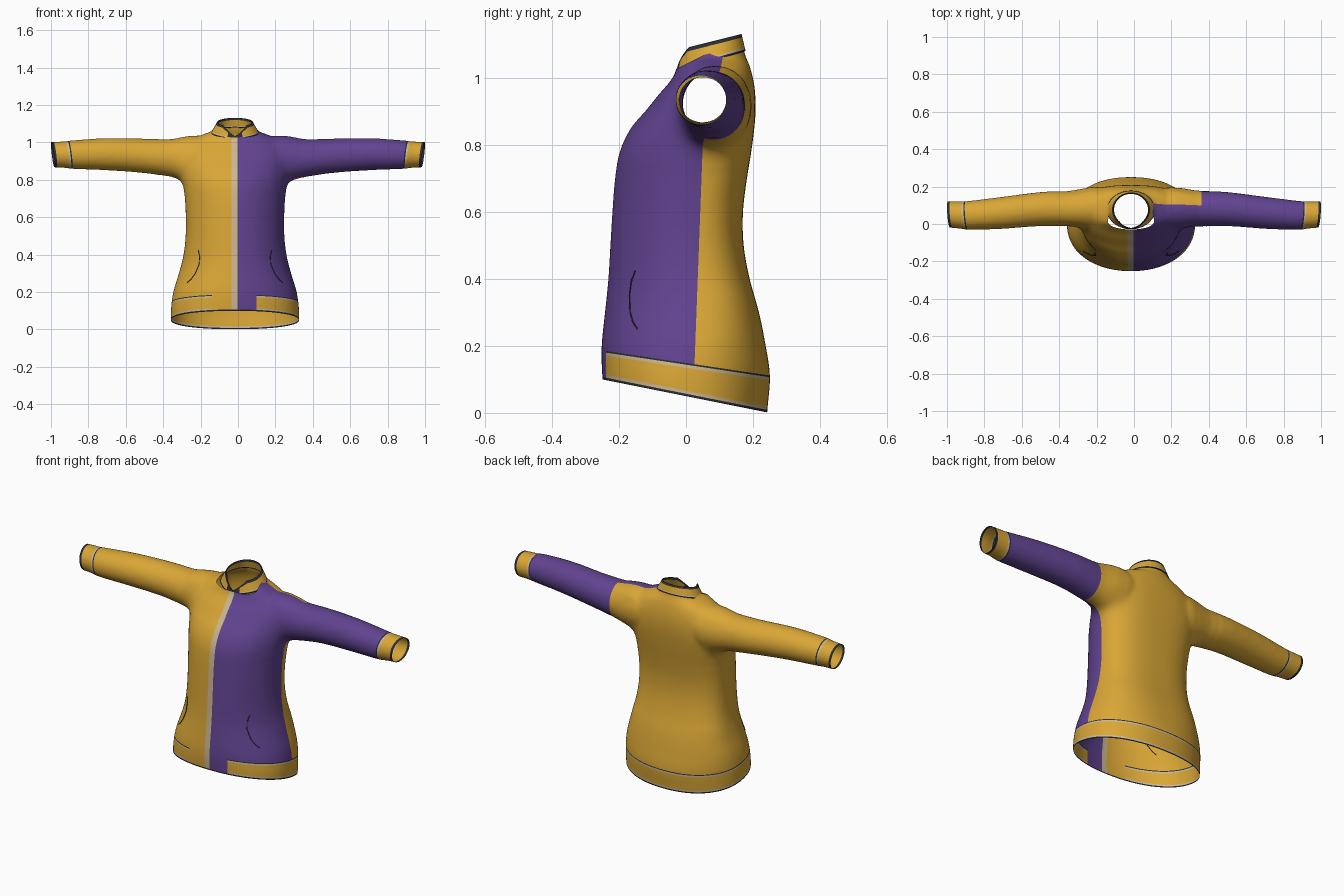
import bpy, bmesh, math
from mathutils import Vector

if "Cube" in bpy.data.objects:
    bpy.data.objects.remove(bpy.data.objects["Cube"])

CX = -0.016      # jacket centre line


def material(name, rgb):
    m = bpy.data.materials.new(name)
    m.diffuse_color = (*rgb, 1)
    m.use_nodes = True
    m.node_tree.nodes["Principled BSDF"].inputs["Base Color"].default_value = m.diffuse_color
    return m


MATS = [material("gold", (0.70, 0.385, 0.037)), material("purple", (0.12, 0.057, 0.28)),
        material("beige", (0.60, 0.47, 0.28)), material("charcoal", (0.025, 0.027, 0.035))]
GOLD, PURPLE, BEIGE, DARK = range(4)


def dense(rows, steps=4):
    """Catmull-Rom interpolation between section rows."""
    out = []
    for i in range(len(rows) - 1):
        quad = [rows[max(i - 1, 0)], rows[i], rows[i + 1], rows[min(i + 2, len(rows) - 1)]]
        for k in range(steps):
            t = k / steps
            out.append(tuple(b + .5 * t * (c - a + t * (2 * a - 5 * b + 4 * c - d + t * (3 * (b - c) + d - a)))
                             for a, b, c, d in zip(*quad)))
    return out + [rows[-1]]


# torso sections: height, half width, front y, back y
TORSO = dense([(-.06, .340, -.235, .238), (.02, .342, -.24, .244), (.11, .342, -.25, .251),
               (.20, .330, -.252, .238), (.30, .300, -.242, .218), (.40, .275, -.232, .19),
               (.50, .264, -.226, .172), (.60, .263, -.22, .17), (.70, .268, -.212, .182),
               (.78, .28, -.198, .195), (.85, .29, -.165, .204), (.90, .295, -.122, .208),
               (.95, .29, -.082, .207), (.99, .262, -.047, .202), (1.02, .222, -.03, .195),
               (1.045, .165, -.026, .187), (1.06, .126, -.024, .18), (1.08, .111, -.02, .173),
               (1.15, .10, -.01, .165)])
# sleeve sections: distance from centre, y, z, half depth, half height
SLEEVE = dense([(.12, .085, .925, .10, .10), (.22, .087, .915, .113, .122), (.30, .084, .912, .104, .117),
                (.36, .082, .916, .096, .102), (.50, .08, .928, .091, .092), (.70, .06, .937, .086, .086),
                (.88, .046, .935, .078, .077), (.93, .048, .935, .073, .071), (1.04, .052, .935, .069, .067)])


def spow(v, p):
    return math.copysign(abs(v) ** p, v)


def section(z, f, b):
    """Widest depth plus front and back roundness: the waist is fuller behind."""
    k = max(0, min(1, (z - .1) / .25, (1.0 - z) / .15))
    return (f + b) / 2 + .035 * k, 2.2 - .25 * k, 2.2 + .5 * k


def torso_ring(z, w, f, b):
    mid, pf, pb = section(z, f, b)
    ring = []
    for a in ANG:
        c, s = math.cos(a), math.sin(a)
        p, r = (pb, b - mid) if s > 0 else (pf, mid - f)
        ring.append((CX + w * spow(c, 2 / p), mid + r * spow(s, 2 / p), z))
    return ring


def loft(bm, rings, cap=True):
    """Skin a list of point rings, optionally closing both ends."""
    vr = [[bm.verts.new(p) for p in r] for r in rings]
    n = len(vr[0])
    rows = []
    for a, b in zip(vr, vr[1:]):
        rows.append([bm.faces.new((a[i], a[(i + 1) % n], b[(i + 1) % n], b[i])) for i in range(n)])
    if cap:
        bm.faces.new(vr[0][::-1])
        bm.faces.new(vr[-1])
    return rows


def add_object(name, bm):
    me = bpy.data.meshes.new(name)
    bm.to_mesh(me)
    bm.free()
    ob = bpy.data.objects.new(name, me)
    bpy.context.collection.objects.link(ob)
    for m in MATS:
        me.materials.append(m)
    return ob


def smooth(ob, angle=50):
    bpy.ops.object.select_all(action='DESELECT')
    ob.select_set(True)
    bpy.context.view_layer.objects.active = ob
    bpy.ops.object.shade_smooth_by_angle(angle=math.radians(angle))


# --- jacket shell: torso and sleeves fused into one smooth skin ---
bm = bmesh.new()
ANG = [2 * math.pi * i / 96 for i in range(96)]
loft(bm, [torso_ring(*row) for row in TORSO])
for side in (1, -1):
    loft(bm, [[(side * d, y + ry * math.cos(a), z + rz * math.sin(a)) for a in ANG]
              for d, y, z, ry, rz in SLEEVE])
bmesh.ops.recalc_face_normals(bm, faces=bm.faces)
shell = add_object("jacket_shell", bm)
mod = shell.modifiers.new("fuse", 'REMESH')
mod.mode = 'VOXEL'
mod.voxel_size = 0.012
mod = shell.modifiers.new("soften", 'SMOOTH')
mod.factor = 0.5
mod.iterations = 8
bpy.context.view_layer.objects.active = shell
for m in list(shell.modifiers):
    bpy.ops.object.modifier_apply(modifier=m.name)

bm = bmesh.new()
bm.from_mesh(shell.data)
# soft fillet where the sleeves meet the body
for lo, hi, base, count in ((.20, .40, .70, 12), (.22, .36, .74, 20)):
    zone = [v for v in bm.verts if lo < abs(v.co.x - CX) < hi and base < v.co.z < .99]
    for _ in range(count):
        bmesh.ops.smooth_vert(bm, verts=zone, factor=.5, use_axis_x=True, use_axis_y=True, use_axis_z=True)


def cut(point, normal, remove=False):
    bmesh.ops.bisect_plane(bm, geom=bm.verts[:] + bm.edges[:] + bm.faces[:], dist=1e-5,
                           plane_co=point, plane_no=Vector(normal).normalized(), clear_outer=remove)


HEM_LOW, HEM_TOP, CUFF = 0.050, 0.149, 0.990
# open the hem, neck and cuffs
cut((0, 0, HEM_LOW), (0, -.2, -1), True)
cut((0, -.03, 1.048), (0, -.25, 1), True)
cut((0, -.03, 1.027), (0, -.5, 1), True)
for s in (1, -1):
    cut((s * CUFF, .05, .935), (s, -.08, -.12), True)

# cut the edges of the painted panels
HEM_LOW_LINES = (HEM_LOW + .007, HEM_LOW + .016)
HEM_TOP_LINES = (HEM_TOP - .014, HEM_TOP - .005, HEM_TOP)
CUFF_LINES = (.895, .902, .912, .977)
for s in HEM_LOW_LINES:
    cut((0, 0, s), (0, .2, 1))
for s in HEM_TOP_LINES:
    cut((0, 0, s), (0, .15, 1))
for x in (-.034, -.003, .10, -.14, .36):
    cut((x, 0, 0), (1, 0, 0))
for s in (1, -1):
    for d in CUFF_LINES:
        cut((s * d, .05, .935), (s, -.08, -.12))
cut((0, .02, 0), (0, 1, -.0375))
cut((0, .05, .8), (0, 1, -.23))


def shell_colour(c):
    # cuffs
    d = abs(c.x) - .08 * (c.y - .05) - .12 * (c.z - .935)
    if d > CUFF_LINES[0]:
        band = sum(d > line for line in CUFF_LINES)
        return (DARK, BEIGE, GOLD, DARK)[band - 1]
    # hem edge, waistband and front placket
    low, top = c.z + .2 * c.y, c.z + .15 * c.y
    front = c.y < 0
    if low < HEM_LOW_LINES[0]:
        return DARK
    if front and -.034 < c.x < -.003:
        return BEIGE
    if top < HEM_TOP and not (front and -.14 < c.x < .10):
        if low < HEM_LOW_LINES[1] or HEM_TOP_LINES[0] < top < HEM_TOP_LINES[1]:
            return BEIGE
        return DARK if top > HEM_TOP_LINES[1] else GOLD
    # purple front panel and sleeve
    seam = max(.02 + .0375 * c.z, .05 + .23 * (c.z - .8))
    if c.x > .36 or (c.x > -.003 and c.y < seam):
        return PURPLE
    return GOLD


for f in bm.faces:
    f.material_index = shell_colour(f.calc_center_median())
bm.to_mesh(shell.data)
bm.free()
smooth(shell, 60)

# --- collar: short tapering band that dips to a V in front ---
bm = bmesh.new()
LEVELS = (0, .1, .2, .5, .8, 1)


def collar_point(a, t):
    c, s = math.cos(a), math.sin(a)
    dip = 1 if s > 0 else min(1, abs(.105 * c) / .07)
    t *= .15 + .85 * dip
    y = (.075 + .103 * s) * (1 - t) + (.076 + .09 * s) * t
    z = (1.022 + .28 * (y + .03)) * (1 - t) + (1.09 + .25 * y) * t
    return (CX + c * (.128 * (1 - t) + .095 * t), y, z)


rows = loft(bm, [[collar_point(a, t) for a in ANG] for t in LEVELS], cap=False)
for row, colour in zip(rows, (DARK, BEIGE, GOLD, GOLD, DARK)):
    for f in row:
        c = f.calc_center_median()
        opening = c.y < .05 and abs(c.x - CX) < .04
        f.material_index = DARK if opening else colour
collar = add_object("collar", bm)
mod = collar.modifiers.new("thickness", 'SOLIDIFY')
mod.thickness = 0.005
smooth(collar)


# --- pocket slits lying on the torso sides ---
def torso_x(y, z):
    for (z0, *r0), (z1, *r1) in zip(TORSO, TORSO[1:]):
        if z0 <= z <= z1:
            k = (z - z0) / (z1 - z0)
            w, f, b = (p + (q - p) * k for p, q in zip(r0, r1))
            mid, pf, pb = section(z, f, b)
            return w * (1 - ((mid - y) / (mid - f)) ** pf) ** (1 / pf)


SLIT = [(-.152, .425), (-.164, .39), (-.169, .35), (-.167, .30), (-.158, .27), (-.145, .25)]
for side, name in ((1, "left_pocket_slit"), (-1, "right_pocket_slit")):
    cu = bpy.data.curves.new(name, 'CURVE')
    cu.dimensions = '3D'
    cu.bevel_depth = 0.002
    cu.bevel_resolution = 1
    sp = cu.splines.new('POLY')
    sp.points.add(len(SLIT) - 1)
    for p, (y, z) in zip(sp.points, SLIT):
        p.co = (CX + side * (torso_x(y, z) + .001), y, z, 1)
    cu.materials.append(MATS[DARK])
    bpy.context.collection.objects.link(bpy.data.objects.new(name, cu))
